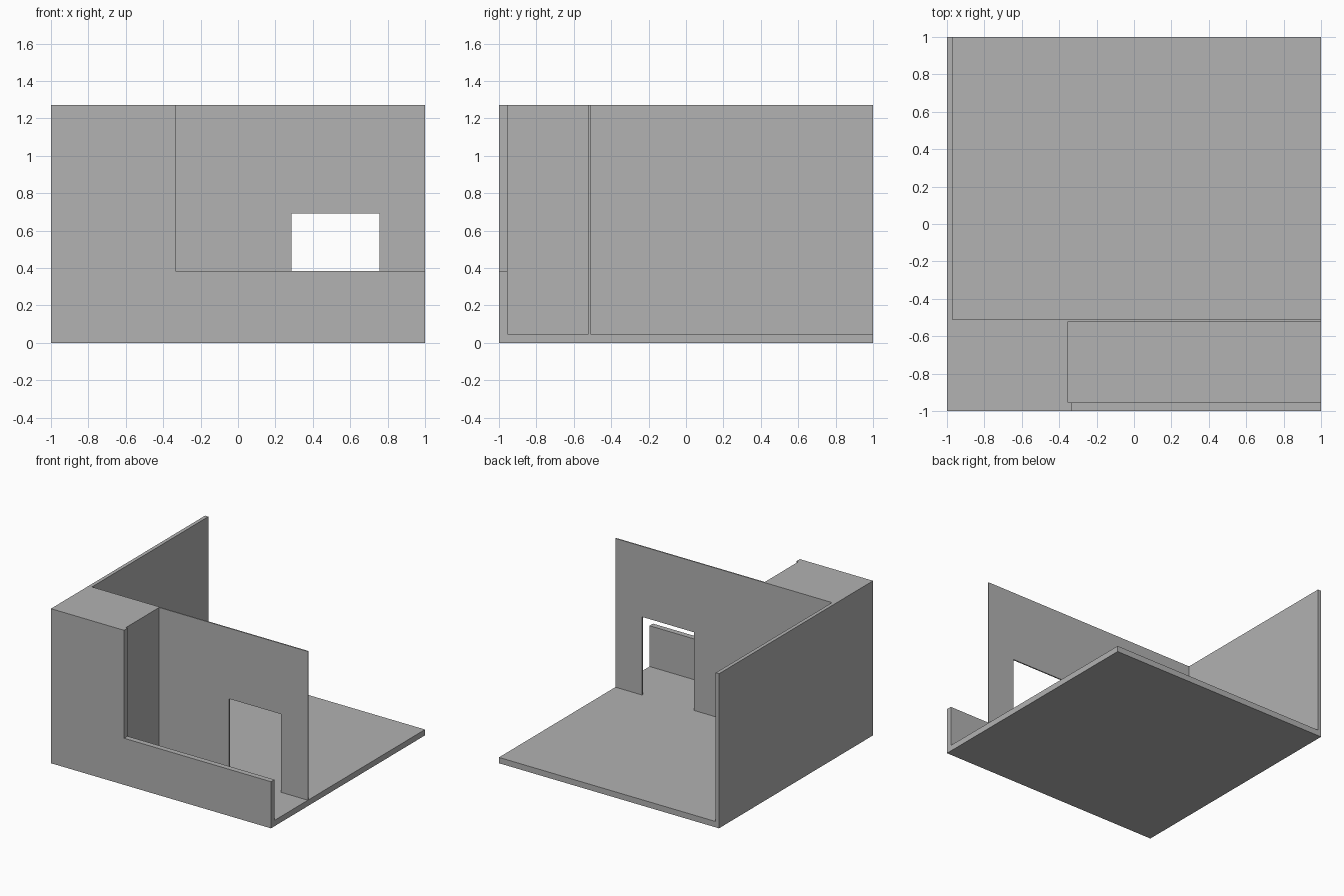
import bpy

cube = bpy.data.objects.get("Cube")
if cube:
    bpy.data.objects.remove(cube, do_unlink=True)

# Main dimensions
HEIGHT = 1.27
FLOOR = 0.048
FAR = 1.2            # cutters run past the open sides
SKY = 1.5            # cutters run past the top
WALL_FRONT, WALL_BACK = -0.521, -0.511
PARAPET_BACK = -0.955


def box(name, low, high):
    """Axis-aligned box between two corners."""
    centre = [(a + b) / 2 for a, b in zip(low, high)]
    bpy.ops.mesh.primitive_cube_add(size=1, location=centre)
    obj = bpy.context.object
    obj.name = name
    obj.scale = [b - a for a, b in zip(low, high)]
    bpy.ops.object.transform_apply(location=True, rotation=False, scale=True)
    return obj


def carve(target, name, low, high):
    """Cut a box-shaped space out of the target."""
    cutter = box(name, low, high)
    cutter.hide_render = True
    mod = target.modifiers.new(name, "BOOLEAN")
    mod.operation = "DIFFERENCE"
    mod.solver = "EXACT"
    mod.object = cutter
    bpy.context.view_layer.objects.active = target
    bpy.ops.object.modifier_apply(modifier=mod.name)
    bpy.data.objects.remove(cutter, do_unlink=True)


# Solid block that becomes floor, walls and corner pillar
shell = box("room_shell", (-1, -1, 0), (1, 1, HEIGHT))

# Open room behind the partition
carve(shell, "room_space", (-0.97, WALL_BACK, FLOOR), (FAR, FAR, SKY))
# Balcony between the partition and the parapet
carve(shell, "balcony_space", (-0.352, PARAPET_BACK, FLOOR), (FAR, WALL_FRONT, SKY))
# Opening above the low front parapet
carve(shell, "parapet_opening", (-0.335, -FAR, 0.383), (FAR, -0.9, SKY))
# Doorway through the thin partition
carve(shell, "doorway", (0.285, -0.6, FLOOR), (0.757, -0.4, 0.69))

# Single plain grey
grey = bpy.data.materials.new("plain_grey")
grey.use_nodes = True
colour = (0.445, 0.445, 0.445, 1)
grey.diffuse_color = colour
grey.node_tree.nodes["Principled BSDF"].inputs["Base Color"].default_value = colour
shell.data.materials.clear()
shell.data.materials.append(grey)
